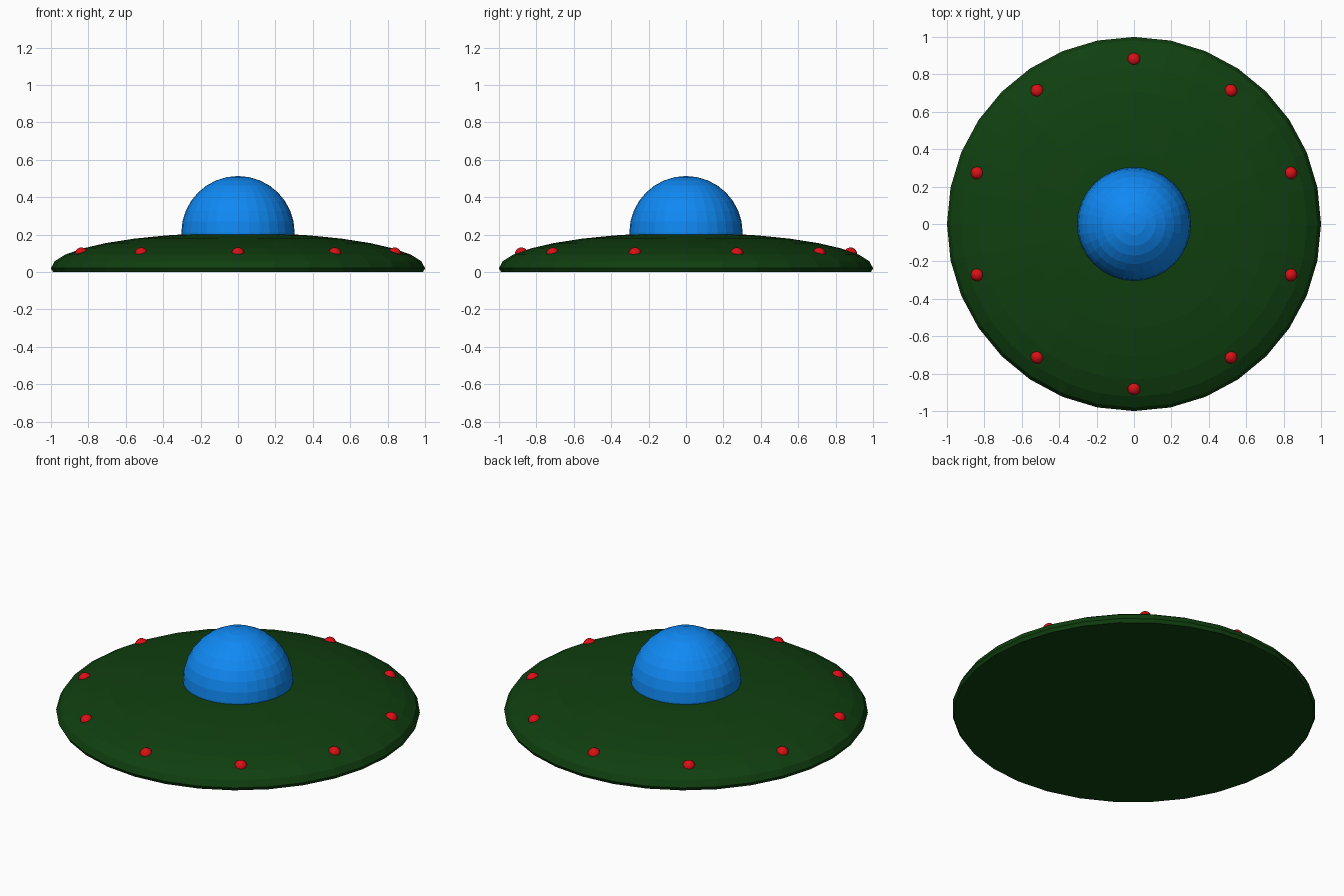
import bpy, bmesh
from math import cos, sin, pi
from mathutils import Vector, Matrix

if "Cube" in bpy.data.objects:
    bpy.data.objects.remove(bpy.data.objects["Cube"])


def material(name, color):
    mat = bpy.data.materials.new(name)
    mat.diffuse_color = (*color, 1)
    mat.use_nodes = True
    mat.node_tree.nodes["Principled BSDF"].inputs["Base Color"].default_value = mat.diffuse_color
    return mat


def ellipsoid(name, mat, centre, radii, segments, rings, cut_z=None):
    """Flat-shaded UV sphere, optionally sliced flat and capped at cut_z."""
    bm = bmesh.new()
    bmesh.ops.create_uvsphere(bm, u_segments=segments, v_segments=rings, radius=1)
    bmesh.ops.transform(bm, matrix=Matrix.Diagonal((*radii, 1)), verts=bm.verts)
    if cut_z is not None:
        geom = bm.verts[:] + bm.edges[:] + bm.faces[:]
        cut = bmesh.ops.bisect_plane(bm, geom=geom, plane_co=(0, 0, cut_z - centre[2]),
                                     plane_no=(0, 0, 1), clear_inner=True)
        edges = [e for e in cut["geom_cut"] if isinstance(e, bmesh.types.BMEdge)]
        bmesh.ops.contextual_create(bm, geom=edges)
        bmesh.ops.recalc_face_normals(bm, faces=bm.faces[:])
    mesh = bpy.data.meshes.new(name)
    bm.to_mesh(mesh)
    bm.free()
    mesh.materials.append(mat)
    obj = bpy.data.objects.new(name, mesh)
    obj.location = Vector(centre)
    bpy.context.collection.objects.link(obj)
    return obj


green = material("hull_green", (0.005, 0.05, 0.005))
blue = material("dome_blue", (0.005, 0.25, 0.9))
red = material("light_red", (0.7, 0.005, 0.008))

# Flattened hull with a flat underside
ellipsoid("saucer_hull", green, (0, 0, 0.02), (1, 1, 0.19), 32, 16, cut_z=0)

# Cockpit dome, seated just inside the hull
ellipsoid("cockpit_dome", blue, (0, 0, 0.21), (0.303, 0.303, 0.303), 32, 16, cut_z=0.19)

# Ring of rim lights
for i in range(10):
    a = pi / 2 + i * 2 * pi / 10
    ellipsoid(f"rim_light_{i + 1}", red, (0.88 * cos(a), 0.88 * sin(a), 0.096),
              (0.035, 0.035, 0.035), 32, 16)
